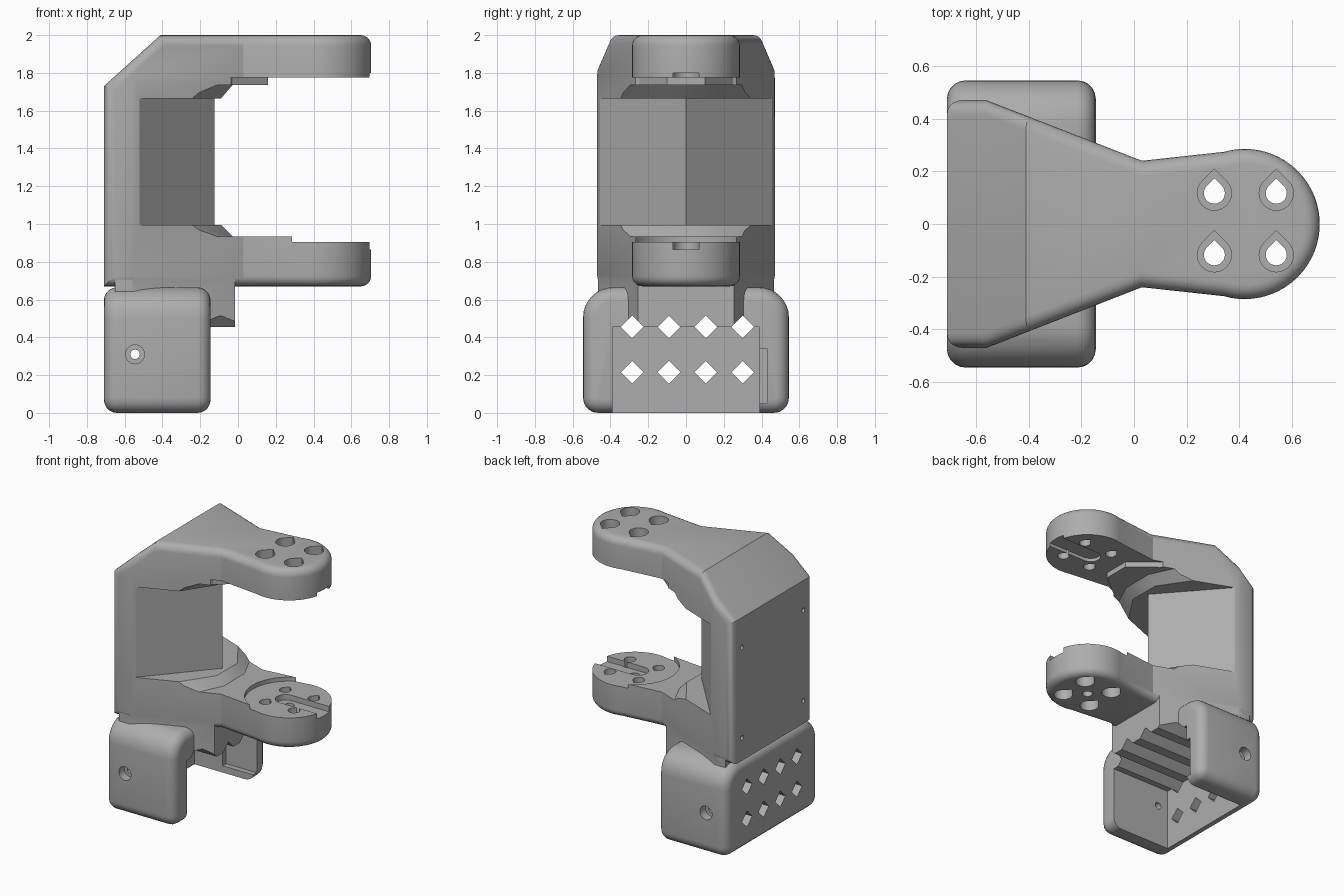
import bpy, bmesh
from math import sin, cos, pi, radians
from mathutils import Vector

if "Cube" in bpy.data.objects:
    bpy.data.objects.remove(bpy.data.objects["Cube"], do_unlink=True)

grey = bpy.data.materials.new("plain grey")
grey.use_nodes = True
COLOUR = (0.42, 0.42, 0.42, 1)
grey.diffuse_color = COLOUR
grey.node_tree.nodes["Principled BSDF"].inputs["Base Color"].default_value = COLOUR


def finish(bm, name):
    bmesh.ops.recalc_face_normals(bm, faces=bm.faces)
    mesh = bpy.data.meshes.new(name)
    bm.to_mesh(mesh)
    bm.free()
    mesh.materials.append(grey)
    ob = bpy.data.objects.new(name, mesh)
    bpy.context.collection.objects.link(ob)
    return ob


def loft(levels):
    """Closed solid through loops of equal point count."""
    bm = bmesh.new()
    loops = [[bm.verts.new(p) for p in lv] for lv in levels]
    n = len(loops[0])
    for a, b in zip(loops, loops[1:]):
        for i in range(n):
            j = (i + 1) % n
            bm.faces.new((a[i], a[j], b[j], b[i]))
    bm.faces.new(loops[0][::-1])
    bm.faces.new(loops[-1])
    bmesh.ops.recalc_face_normals(bm, faces=bm.faces)
    return bm


def prism(pts, lo, hi, axis="z"):
    place = {"z": lambda a, b, c: (a, b, c),
             "x": lambda a, b, c: (c, a, b),
             "y": lambda a, b, c: (a, c, b)}[axis]
    return loft([[place(a, b, c) for a, b in pts] for c in (lo, hi)])


def arc(cx, cy, r, a0, a1, n):
    return [(cx + r * cos(radians(a0 + (a1 - a0) * i / n)),
             cy + r * sin(radians(a0 + (a1 - a0) * i / n))) for i in range(n + 1)]


def circle(cx, cy, r, n=24):
    return arc(cx, cy, r, 0, 360, n)[:-1]


def teardrop(cx, cy, r):
    return arc(cx, cy, r, 135, 405, 18) + [(cx, cy + r * 1.414)]


def rect(a0, a1, b0, b1):
    return [(a0, b0), (a1, b0), (a1, b1), (a0, b1)]


def mirror_y(half):
    """Mirror a plan path running from +y outwards to the centre line."""
    return half + [(x, -y) for x, y in reversed(half) if y > 1e-6]


def boolean(target, bm, op="DIFFERENCE"):
    cutter = finish(bm, "cutter")
    cutter.hide_render = True
    mod = target.modifiers.new("cut", "BOOLEAN")
    mod.operation, mod.solver, mod.object = op, "EXACT", cutter
    bpy.context.view_layer.objects.active = target
    bpy.ops.object.modifier_apply(modifier=mod.name)
    bpy.data.objects.remove(cutter, do_unlink=True)


# Main body: paddle-shaped plan, sloped rear shoulder, rounded rims
HUB = 0.42
neck = [(-0.71, 0.47), (-0.56, 0.47), (0.03, 0.24)]
tip = arc(HUB, 0, 0.285, 106, -106, 40)
plan = neck + tip + [(x, -y) for x, y in reversed(neck)]
bm = prism(plan, 0.67, 2.0)
bmesh.ops.bisect_plane(bm, geom=bm.verts[:] + bm.edges[:] + bm.faces[:],
                       plane_co=(-0.41, 0, 2), plane_no=(-0.27, 0, 0.3), clear_outer=True)
bmesh.ops.holes_fill(bm, edges=[e for e in bm.edges if e.is_boundary])
bmesh.ops.recalc_face_normals(bm, faces=bm.faces)
rim = []
for e in bm.edges:
    d = (e.verts[0].co - e.verts[1].co).normalized()
    across = abs(d.y) > 0.99 and e.calc_length() > 0.5
    if not across and e.calc_face_angle(0) > radians(40):
        rim.append(e)
bmesh.ops.bevel(bm, geom=rim, offset=0.055, segments=5, profile=0.5, affect="EDGES")
arm = finish(bm, "gimbal_arm")

# Stem below the lower arm
stem = mirror_y([(-0.015, 0.255), (-0.557, 0.466), (-0.65, 0.467)])
stem = [(-0.015, 0.255), (-0.557, 0.466), (-0.65, 0.466),
        (-0.65, -0.466), (-0.557, -0.466), (-0.015, -0.255)]
boolean(arm, prism(stem, 0.40, 0.735), "UNION")

# Rounded clamp housing
profile = (arc(0.385, 0.505, 0.16, 0, 90, 8) + arc(-0.385, 0.505, 0.16, 90, 180, 8)
           + arc(-0.465, 0.08, 0.08, 180, 270, 5) + arc(0.465, 0.08, 0.08, 270, 360, 5))
bm = prism(profile, -0.71, -0.145, "x")
ends = [e for e in bm.edges if abs(e.verts[0].co.x - e.verts[1].co.x) < 1e-5]
bmesh.ops.bevel(bm, geom=ends, offset=0.07, segments=5, profile=0.5, affect="EDGES")
boolean(arm, bm, "UNION")

# Opening between the arms, leaving a V-shaped column
vee = mirror_y([(1, 0.6), (-0.648, 0.6), (-0.125, 0)])
boolean(arm, prism(vee, 0.995, 1.665))


def gusset(x_mid, x_side, y_mid=0.12):
    return mirror_y([(1, 0.5), (x_side, 0.5), (x_mid, y_mid)])


# Sloped gussets where the column meets each arm
steep, low = gusset(-0.09, -0.346), gusset(-0.03, -0.21)
for z_arm, z_col in ((0.935, 0.995), (1.735, 1.665)):
    steps = ((low, z_arm), (steep, z_col), (steep, 1.33))
    boolean(arm, loft([[(x, y, z) for x, y in p] for p, z in steps]))

# Tapered pad under the upper arm
pad = mirror_y([(1, 0.5), (-0.14, 0.5), (-0.03, 0.25), (0.16, 0.1)])
boolean(arm, prism(pad, 1.6, 1.775))

# Round motor seat and keyhole slots
boolean(arm, prism(circle(HUB, 0, 0.30, 48), 0.905, 1.3))
slot = [(1, -0.07), (1, 0.07)] + arc(HUB - 0.03, 0, 0.07, 90, 270, 10)
boolean(arm, prism(slot, 0.865, 1.2))
boolean(arm, prism(slot, 1.5, 1.80))
boolean(arm, prism(circle(HUB, 0, 0.035), 0.5, 1.2))

# Teardrop screw holes with wider counterbores on the outer faces
for x in (0.305, 0.54):
    for y in (-0.117, 0.117):
        boolean(arm, prism(teardrop(x, y, 0.04), 0.5, 2.2))
        boolean(arm, prism(teardrop(x, y, 0.065), 1.89, 2.2))
        boolean(arm, prism(teardrop(x, y, 0.065), 0.5, 0.78))

# Clamp cavity and cable slot
boolean(arm, prism(rect(-0.63, 1, -0.39, 0.39), -0.5, 0.455))
boolean(arm, prism(rect(0.3, 0.43, 0.05, 0.34), -0.4, 1, "x"))

# Diamond channels: rear windows and the ridged cavity roof
for y in (-0.285, -0.09, 0.105, 0.3):
    for z in (0.215, 0.455):
        boolean(arm, prism(circle(y, z, 0.06, 4), -1, 1, "x"))

# Housing side screws
boolean(arm, prism(circle(-0.545, 0.31, 0.025), -1, 1, "y"))
for s in (-1, 1):
    boolean(arm, prism(circle(-0.545, 0.31, 0.05), s * 0.48, s * 1, "y"))
    # Small rear fixing holes
    for z in (0.84, 1.51):
        boolean(arm, prism(circle(s * 0.36, z, 0.016, 12), -1, -0.63, "x"))

bpy.ops.object.select_all(action="DESELECT")
arm.select_set(True)
bpy.context.view_layer.objects.active = arm
bpy.ops.object.shade_smooth_by_angle(angle=radians(25))
